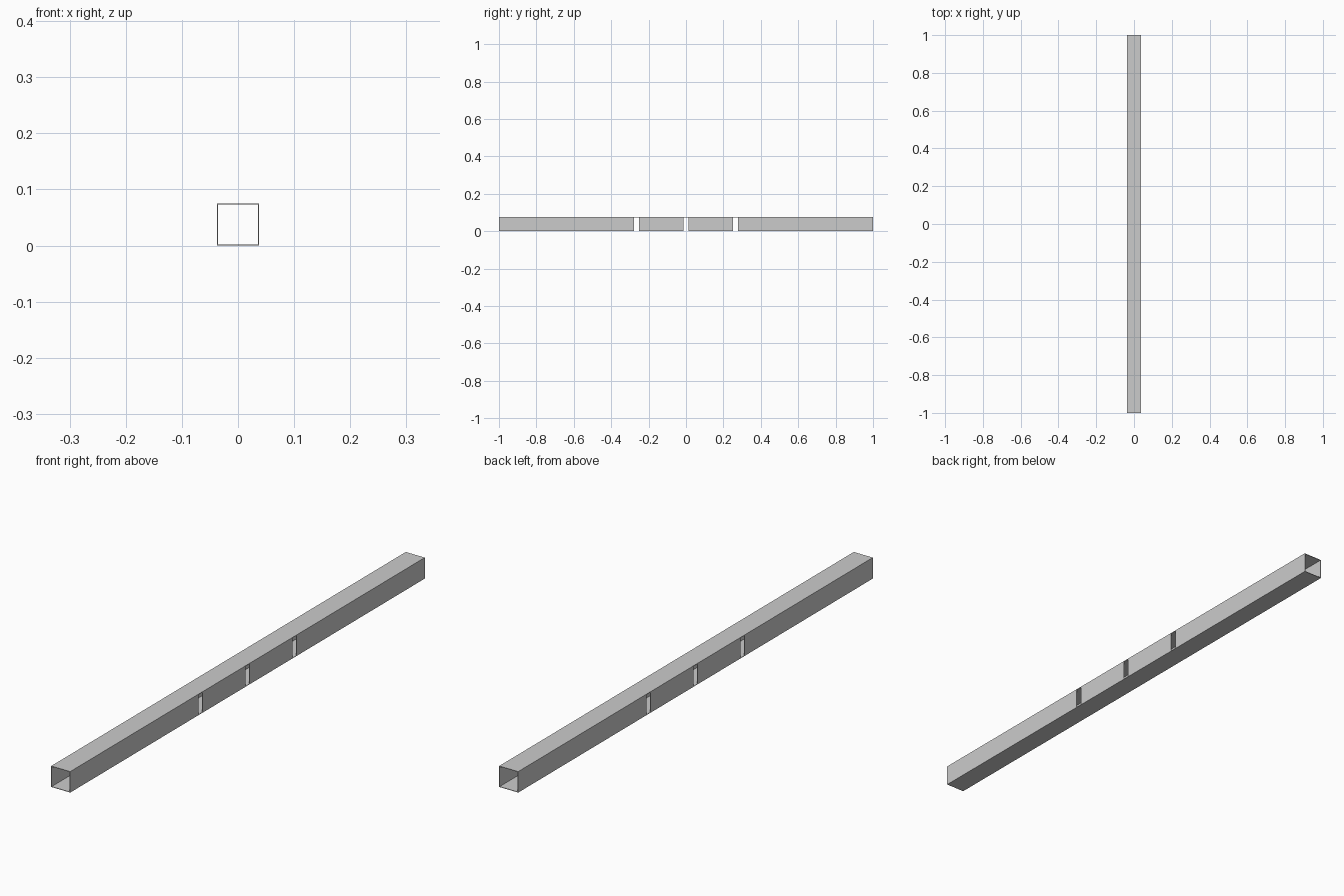
import bpy, bmesh
from itertools import product
from mathutils import Vector

if "Cube" in bpy.data.objects:
    bpy.data.objects.remove(bpy.data.objects["Cube"])

W, T, SLOT, PITCH = 0.075, 0.002, 0.025, 0.265
h = W / 2

# Grid planes: tube walls across x and z, slot edges along y
xs = [-h, -h + T, h - T, h]
zs = [0, T, W - T, W]
ys = [-1] + [c + s * SLOT / 2 for c in (-PITCH, 0, PITCH) for s in (-1, 1)] + [1]
planes = (xs, ys, zs)


def solid(i, j, k):
    if not (0 <= i < 3 and 0 <= j < 7 and 0 <= k < 3):
        return False
    if k != 1:
        return True                       # top and bottom walls
    return i != 1 and j % 2 == 0          # side walls, interrupted by slots


# Square tube: a face wherever a solid cell meets an empty one
bm = bmesh.new()
for cell in product(range(3), range(7), range(3)):
    if not solid(*cell):
        continue
    for axis, side in product(range(3), (0, 1)):
        near = list(cell)
        near[axis] += 2 * side - 1
        if solid(*near):
            continue
        u, v = (axis + 1) % 3, (axis + 2) % 3
        corners = []
        for a, b in ((0, 0), (1, 0), (1, 1), (0, 1)):
            idx = list(cell)
            idx[axis] += side
            idx[u] += a
            idx[v] += b
            corners.append(bm.verts.new(Vector([planes[n][idx[n]] for n in range(3)])))
        bm.faces.new(corners if side else corners[::-1])
bmesh.ops.remove_doubles(bm, verts=bm.verts, dist=1e-5)

mesh = bpy.data.meshes.new("slotted_square_tube")
bm.to_mesh(mesh)
bm.free()
tube = bpy.data.objects.new("slotted_square_tube", mesh)
bpy.context.collection.objects.link(tube)
